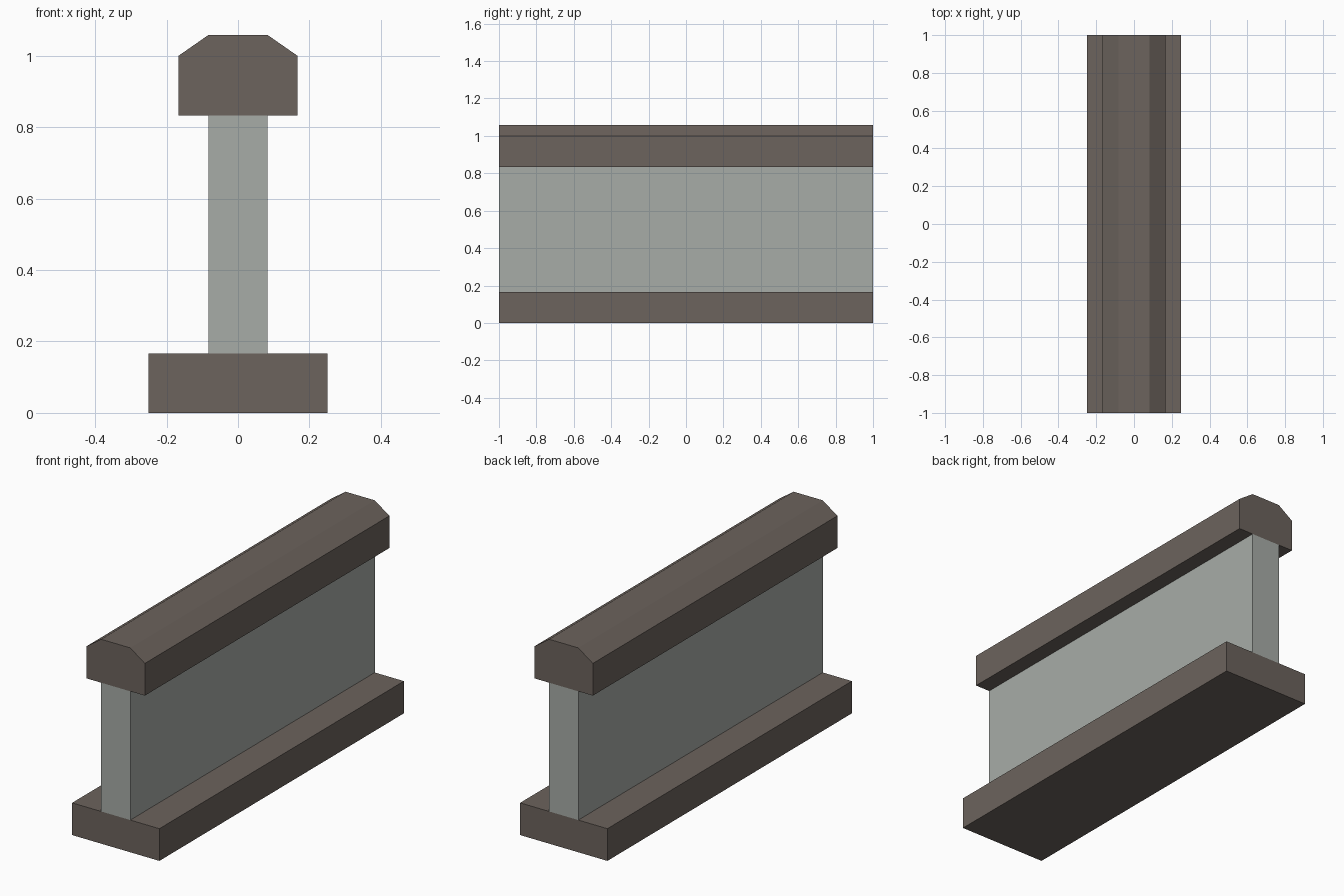
import bpy

if "Cube" in bpy.data.objects:
    bpy.data.objects.remove(bpy.data.objects["Cube"])


def material(name, rgb):
    m = bpy.data.materials.new(name)
    m.diffuse_color = (*rgb, 1)
    m.use_nodes = True
    m.node_tree.nodes["Principled BSDF"].inputs["Base Color"].default_value = m.diffuse_color
    return m


def extrude_profile(name, half, mat, length=2.0):
    """Mirror a right-hand (x, z) half profile, bottom to top, and extrude it along y."""
    profile = half + [(-x, z) for x, z in reversed(half)]
    n = len(profile)
    verts = [(x, y, z) for y in (-length / 2, length / 2) for x, z in profile]
    faces = [tuple(range(n)), tuple(reversed(range(n, 2 * n)))]
    faces += [(i, i + n, (i + 1) % n + n, (i + 1) % n) for i in range(n)]
    mesh = bpy.data.meshes.new(name)
    mesh.from_pydata(verts, [], faces)
    mesh.materials.append(mat)
    obj = bpy.data.objects.new(name, mesh)
    bpy.context.collection.objects.link(obj)
    return obj


brown = material("dark brown", (0.150, 0.125, 0.109))
grey = material("pale grey", (0.386, 0.413, 0.386))

# Wide footing, thin wall panel and chamfered top rail
extrude_profile("base", [(0.25, 0), (0.25, 0.1667)], brown)
extrude_profile("wall_panel", [(0.0833, 0.1667), (0.0833, 0.8333)], grey)
extrude_profile("top_rail", [(0.1667, 0.8333), (0.1667, 1.0), (0.0833, 1.058)], brown)
